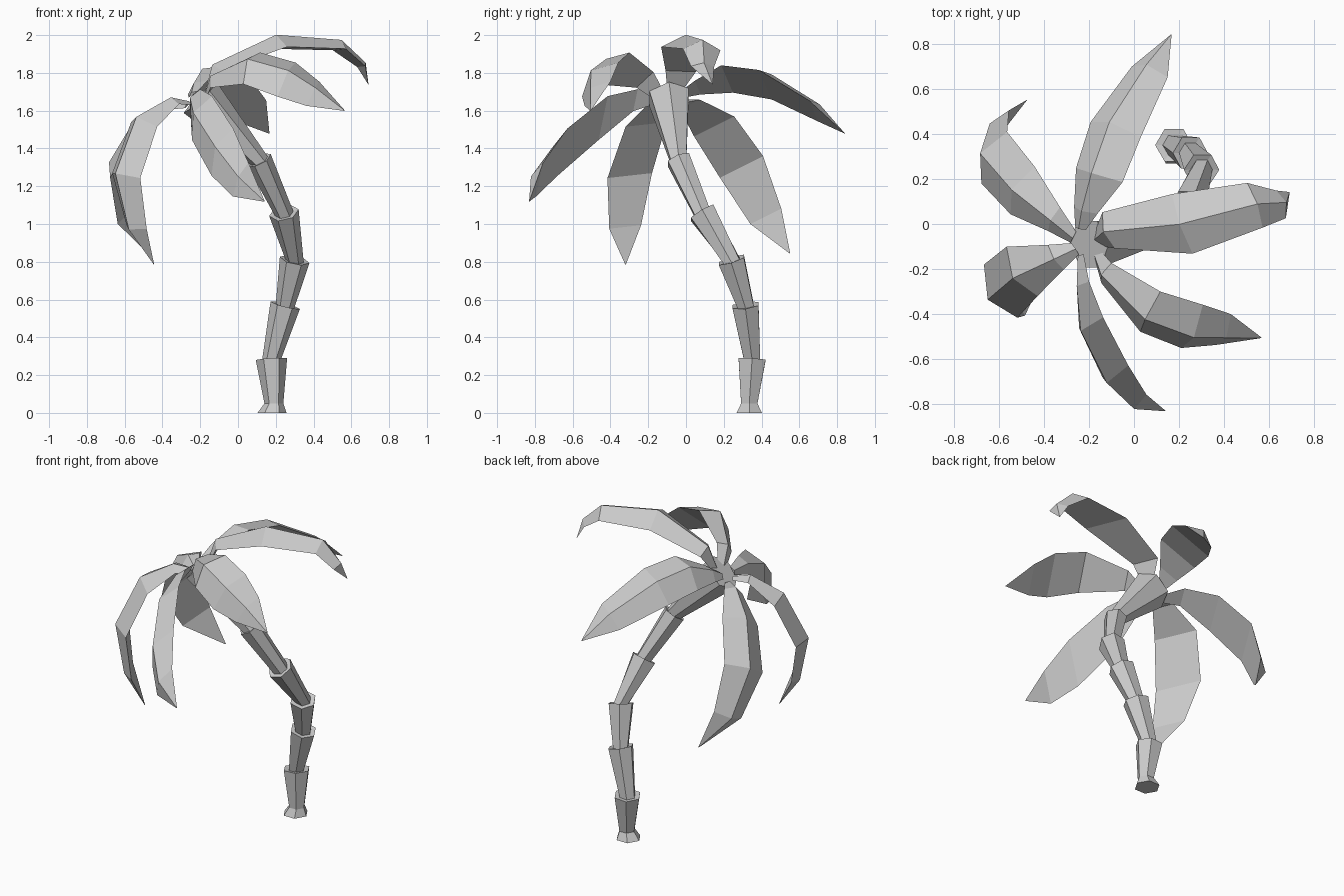
import bpy
import bmesh
import math
from mathutils import Vector

old = bpy.data.objects.get("Cube")
if old:
    bpy.data.objects.remove(old, do_unlink=True)

grey = bpy.data.materials.new("plain_grey")
grey.use_nodes = True
grey.diffuse_color = (0.6, 0.6, 0.6, 1)
grey.node_tree.nodes["Principled BSDF"].inputs["Base Color"].default_value = (0.6, 0.6, 0.6, 1)


def loft(name, rings):
    """Join cross-sections of equal point count into one closed, flat-shaded skin."""
    bm = bmesh.new()
    loops = [[bm.verts.new(point) for point in ring] for ring in rings]
    count = len(loops[0])
    for lower, upper in zip(loops, loops[1:]):
        for i in range(count):
            j = (i + 1) % count
            bm.faces.new((lower[i], lower[j], upper[j], upper[i]))
    bm.faces.new(loops[0][::-1])
    bm.faces.new(loops[-1])
    bmesh.ops.recalc_face_normals(bm, faces=bm.faces)
    mesh = bpy.data.meshes.new(name)
    bm.to_mesh(mesh)
    bm.free()
    mesh.materials.append(grey)
    obj = bpy.data.objects.new(name, mesh)
    bpy.context.collection.objects.link(obj)


def hexagon(center, axis, radius):
    """Six-sided ring around a centre, square to the axis."""
    side = Vector((0, 1, 0)).cross(axis).normalized()
    other = axis.cross(side).normalized()
    turns = [math.tau * i / 6 for i in range(6)]
    return [center + radius * (math.cos(a) * side + math.sin(a) * other) for a in turns]


def trunk(joints, radii, neck):
    """Stacked flared segments: each opens to a lip, the next starts narrow inside it."""
    joints = [Vector(p) for p in joints]
    up = Vector((0, 0, 1))
    rings = [hexagon(joints[0], up, radii[0]), hexagon(joints[1], up, neck)]
    for i in range(2, len(joints)):
        axis = (joints[i] - joints[i - 1]).normalized()
        rings.append(hexagon(joints[i], axis, radii[i - 1]))
        if i < len(joints) - 1:
            rings.append(hexagon(joints[i] - axis * 0.005, axis, neck))
    loft("trunk", rings)


BROAD = (0.06, 0.13, 0.26, 0.28, 0.2, 0.004)
TAPERED = (0.06, 0.17, 0.28, 0.21, 0.13, 0.004)


def leaf(name, path, right, widths=BROAD):
    """Ridged blade swept along a path; 'right' points across the blade."""
    path = [Vector(p) for p in path]
    across = Vector(right).normalized()
    rings = []
    for i, (point, width) in enumerate(zip(path, widths)):
        tangent = path[min(i + 1, len(path) - 1)] - path[max(i - 1, 0)]
        ridge = across.cross(tangent).normalized()
        half = across * width / 2
        drop = ridge * width * 0.08
        rings.append([point - half - drop, point + ridge * width * 0.17, point + half - drop])
    loft(name, rings)


# Leaning trunk with six flared segments
trunk(
    [(.18, .335, 0), (.19, .335, .05), (.177, .35, .285), (.25, .315, .57), (.30, .24, .81),
     (.243, .085, 1.06), (.11, -.04, 1.34), (-.2, -.09, 1.67)],
    [.077, .083, .08, .08, .08, .07, .12], .05)

# Crown of six drooping leaves
leaf("back_leaf",
     [(-.24, -.02, 1.69), (-.22, .06, 1.73), (-.165, .22, 1.785), (-.09, .43, 1.755),
      (.065, .685, 1.61), (.165, .84, 1.48)], (.2, -.06, .14))
leaf("left_leaf",
     [(-.17, -.07, 1.68), (-.12, -.03, 1.82), (.21, 0, 1.955), (.54, .085, 1.94),
      (.66, .09, 1.84), (.69, .14, 1.74)], (.09, -.26, .01), TAPERED)
leaf("front_left_leaf",
     [(-.17, -.13, 1.67), (-.13, -.22, 1.77), (.065, -.40, 1.84), (.26, -.47, 1.78),
      (.40, -.48, 1.70), (.565, -.505, 1.60)], (-.08, -.16, -.15))
leaf("front_leaf",
     [(-.24, -.14, 1.67), (-.235, -.27, 1.66), (-.205, -.45, 1.57), (-.095, -.67, 1.39),
      (.01, -.79, 1.24), (.14, -.83, 1.12)], (-.11, -.05, -.24))
leaf("front_right_leaf",
     [(-.26, -.11, 1.64), (-.35, -.15, 1.65), (-.51, -.22, 1.54), (-.61, -.31, 1.26),
      (-.55, -.33, .98), (-.445, -.32, .785)], (-.17, .27, .03))
leaf("back_right_leaf",
     [(-.27, -.06, 1.63), (-.36, .02, 1.64), (-.51, .15, 1.53), (-.64, .30, 1.31),
      (-.61, .43, 1.04), (-.475, .55, .845)], (.1, .2, .1))
